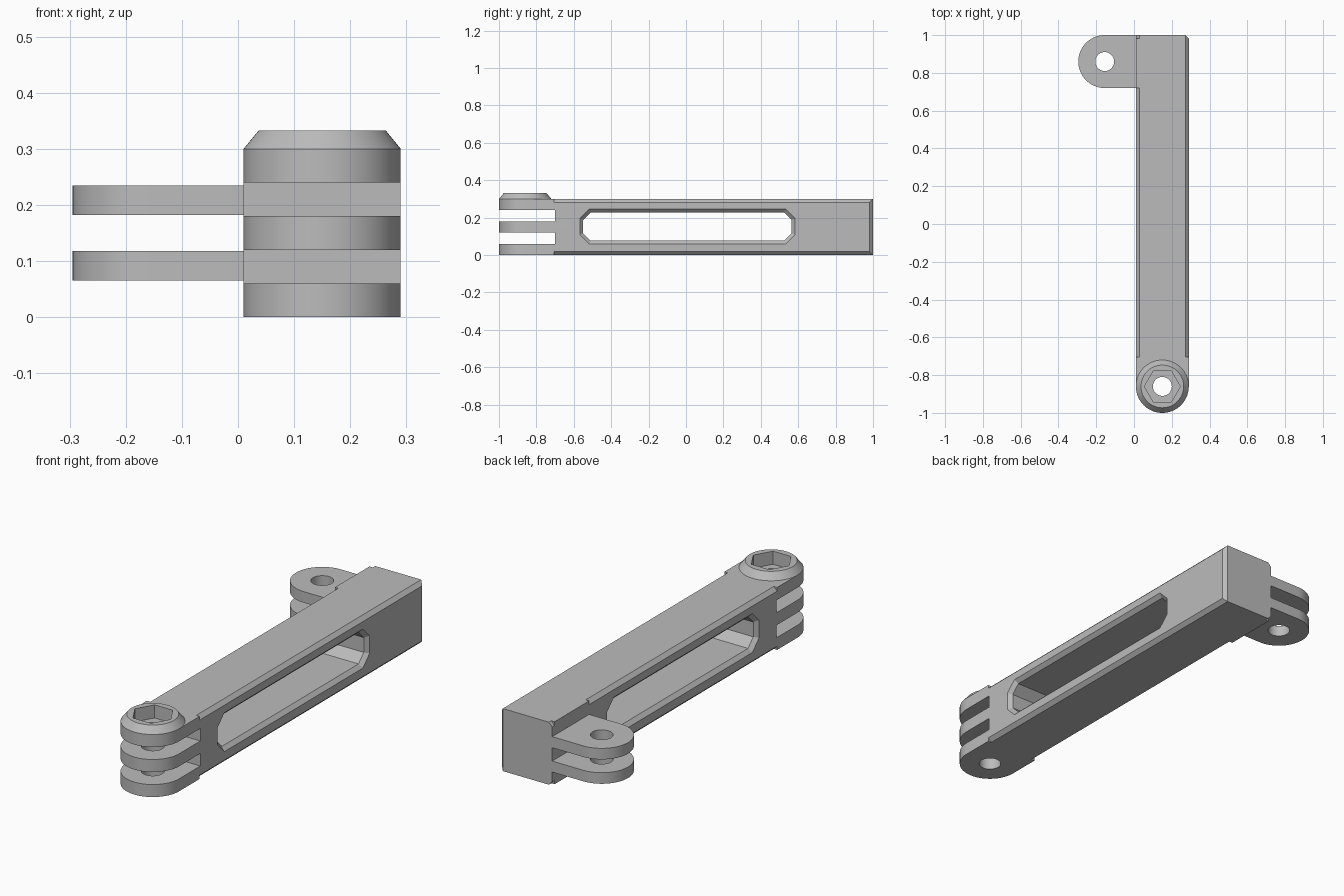
import bpy
import bmesh
from math import pi, cos, sin, radians

cube = bpy.data.objects.get("Cube")
if cube:
    bpy.data.objects.remove(cube, do_unlink=True)

grey = bpy.data.materials.new("plain grey")
grey.use_nodes = True
COLOR = (0.5, 0.5, 0.5, 1)
grey.diffuse_color = COLOR
grey.node_tree.nodes["Principled BSDF"].inputs["Base Color"].default_value = COLOR

X0, X1, H = 0.01, 0.29, 0.3      # arm sides and height
R, HOLE, C = 0.14, 0.05, 0.018   # lug radius, bolt hole, chamfer
PIVOT = (0.15, -0.86)
LUG = (-0.155, 0.86)


def loft(name, *rings):
    """Skin a closed solid through rings of equal point count."""
    bm = bmesh.new()
    loops = [[bm.verts.new(p) for p in ring] for ring in rings]
    for a, b in zip(loops, loops[1:]):
        for i in range(len(a)):
            j = (i + 1) % len(a)
            bm.faces.new((a[i], a[j], b[j], b[i]))
    bm.faces.new(loops[0])
    bm.faces.new(loops[-1])
    bmesh.ops.recalc_face_normals(bm, faces=bm.faces)
    mesh = bpy.data.meshes.new(name)
    bm.to_mesh(mesh)
    bm.free()
    mesh.materials.append(grey)
    obj = bpy.data.objects.new(name, mesh)
    bpy.context.collection.objects.link(obj)
    return obj


def arc(center, r, start, end, n):
    return [(center[0] + r * cos(start + (end - start) * i / n),
             center[1] + r * sin(start + (end - start) * i / n))
            for i in range(n + 1)]


def at_z(points, z):
    return [(x, y, z) for x, y in points]


def prism(name, points, z0, z1):
    return loft(name, at_z(points, z0), at_z(points, z1))


def circle(center, r, n=64):
    return arc(center, r, 0, 2 * pi, n)[:-1]


def box(name, x0, x1, y0, y1, z0, z1):
    return prism(name, [(x0, y0), (x1, y0), (x1, y1), (x0, y1)], z0, z1)


def cut(obj, cutters):
    bpy.ops.object.select_all(action='DESELECT')
    bpy.context.view_layer.objects.active = obj
    obj.select_set(True)
    for cutter in cutters:
        cutter.hide_render = True
        mod = obj.modifiers.new("cut", 'BOOLEAN')
        mod.operation = 'DIFFERENCE'
        mod.solver = 'EXACT'
        mod.object = cutter
        bpy.ops.object.modifier_apply(modifier=mod.name)
    bpy.ops.object.shade_smooth_by_angle(angle=radians(30))


def edge_cutter(side, top, y0, y1):
    """Triangular prism that chamfers one long edge of the arm."""
    x, z = (X1, X0)[side < 0], (0, H)[top > 0]
    e = 0.02
    tri = [(-C - e, e), (e, e), (e, -C - e)]
    return loft("edge_cutter", *[[(x + side * a, y, z + top * b) for a, b in tri]
                                 for y in (y0, y1)])


def window_ring(x, grow):
    """Octagonal window outline, enlarged by grow."""
    ya, yb, za, zb, k = -0.55 - grow, 0.565 + grow, 0.077 - grow, 0.228 + grow, 0.04 + grow * 0.6
    pts = [(ya + k, za), (yb - k, za), (yb, za + k), (yb, zb - k),
           (yb - k, zb), (ya + k, zb), (ya, zb - k), (ya, za + k)]
    return [(x, y, z) for y, z in pts]


# Arm with a rounded pivot end and one chamfered back corner
outline = arc(PIVOT, R, pi, 2 * pi, 48) + [(X1, 1 - C), (X1 - C, 1), (X0, 1)]
arm = prism("arm", outline, 0, H)

hexagon = arc(PIVOT, 0.095, 0, 2 * pi, 6)[:-1]
socket = prism("socket_cutter", hexagon, 0.27, 0.4)
bolt_hole = prism("bolt_hole_cutter", circle(PIVOT, HOLE), -0.1, 0.5)
window = loft("window_cutter",
              window_ring(X0 - C, 2 * C), window_ring(X0 + C, 0),
              window_ring(X1 - C, 0), window_ring(X1 + C, 2 * C))
slots = [box("slot_cutter", -0.2, 0.5, -1.2, -0.7, z, z + 0.06) for z in (0.06, 0.18)]
edges = []
for top in (-1, 1):
    edges.append(edge_cutter(1, top, -0.705, 1.1))
    edges.append(edge_cutter(-1, top, -0.705, 0.72))
    edges.append(edge_cutter(-1, top, 1 - C, 1.1))
cut(arm, edges + slots + [window, bolt_hole, socket])

# Tapered bolt head with a hexagonal socket
head = loft("bolt_head", at_z(circle(PIVOT, R), H), at_z(circle(PIVOT, 0.113), 0.333))
cut(head, [socket])

# Two side lugs at the back of the arm
lug_outline = arc(LUG, R, pi / 2, 3 * pi / 2, 48) + [(X0, LUG[1] - R), (X0, LUG[1] + R)]
lug_hole = prism("lug_hole_cutter", circle(LUG, HOLE), -0.1, 0.5)
for name, z in (("lower_lug", 0.065), ("upper_lug", 0.182)):
    cut(prism(name, lug_outline, z, z + 0.053), [lug_hole])

# Remove the helpers
for cutter in edges + slots + [window, bolt_hole, socket, lug_hole]:
    bpy.data.objects.remove(cutter, do_unlink=True)
